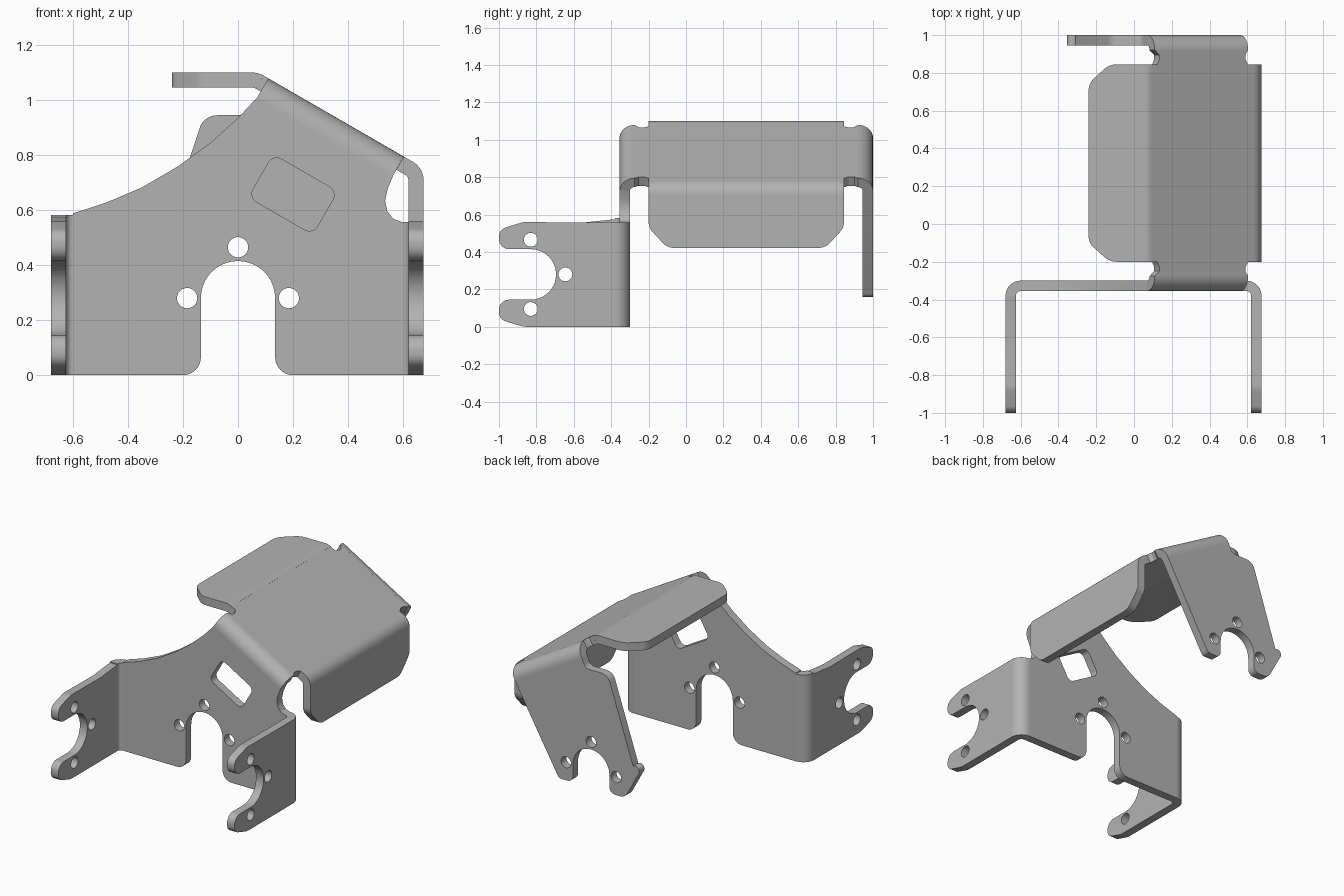
import bpy, bmesh
from math import sin, cos, tan, pi, radians
from mathutils import Vector, Matrix

cube = bpy.data.objects.get("Cube")
if cube:
    bpy.data.objects.remove(cube, do_unlink=True)

metal = bpy.data.materials.new("grey_sheet_metal")
metal.use_nodes = True
GREY = (0.45, 0.45, 0.45, 1)
metal.diffuse_color = GREY
metal.node_tree.nodes["Principled BSDF"].inputs["Base Color"].default_value = GREY

T = 0.055          # sheet thickness
R = 0.08           # outer bend radius
X, Y, Z = Vector((1, 0, 0)), Vector((0, 1, 0)), Vector((0, 0, 1))
SLOPE = Vector((cos(pi / 6), 0, -sin(pi / 6)))
NORMAL = Vector((sin(pi / 6), 0, cos(pi / 6)))


def fillet(points, steps=8):
    """Round each (x, y, radius) corner of a closed outline."""
    out = []
    for i, p in enumerate(points):
        c = Vector(p[:2])
        if len(p) < 3:
            out.append(c)
            continue
        a = (Vector(points[i - 1][:2]) - c).normalized()
        b = (Vector(points[(i + 1) % len(points)][:2]) - c).normalized()
        half = a.angle(b) / 2
        mid = c + (a + b).normalized() * p[2] / sin(half)
        start = c + a * p[2] / tan(half) - mid
        end = c + b * p[2] / tan(half) - mid
        sweep = start.angle_signed(end)
        for k in range(steps + 1):
            out.append(mid + Matrix.Rotation(-sweep * k / steps, 2) @ start)
    return out


def arc(cx, cy, r, a0, a1, steps=20):
    return [(cx + r * cos(radians(a0 + (a1 - a0) * k / steps)),
             cy + r * sin(radians(a0 + (a1 - a0) * k / steps))) for k in range(steps + 1)]


def hole(cx, cy):
    return arc(cx, cy, 0.037, 0, 360, 24)[:-1]


def plate(name, outline, holes, origin, ax, ay, depth=T):
    """Extrude an outline with holes along ax x ay."""
    curve = bpy.data.curves.new(name, "CURVE")
    curve.dimensions, curve.fill_mode, curve.extrude = "2D", "BOTH", depth / 2
    for loop in [outline] + holes:
        s = curve.splines.new("POLY")
        s.points.add(len(loop) - 1)
        for sp, p in zip(s.points, loop):
            sp.co = (p[0], p[1], 0, 1)
        s.use_cyclic_u = True
    temp = bpy.data.objects.new(name + "_curve", curve)
    bpy.context.collection.objects.link(temp)
    dg = bpy.context.evaluated_depsgraph_get()
    mesh = bpy.data.meshes.new_from_object(temp.evaluated_get(dg))
    bpy.data.objects.remove(temp, do_unlink=True)
    bpy.data.curves.remove(curve)
    az = ax.cross(ay)
    bm = bmesh.new()
    bm.from_mesh(mesh)
    bmesh.ops.remove_doubles(bm, verts=bm.verts, dist=1e-5)
    for v in bm.verts:
        v.co = Vector(origin) + ax * v.co.x + ay * v.co.y + az * (v.co.z + depth / 2)
    bmesh.ops.recalc_face_normals(bm, faces=bm.faces)
    bm.to_mesh(mesh)
    bm.free()
    mesh.materials.clear()
    mesh.materials.append(metal)
    obj = bpy.data.objects.new(name, mesh)
    bpy.context.collection.objects.link(obj)
    bpy.ops.object.select_all(action="DESELECT")
    obj.select_set(True)
    bpy.context.view_layer.objects.active = obj
    bpy.ops.object.shade_smooth_by_angle(angle=radians(30))
    return obj


def bend(name, centre, ax, ay, a0, a1, length):
    profile = arc(0, 0, R, a0, a1, 10) + arc(0, 0, R - T, a1, a0, 10)
    plate(name, profile, [], centre, ax, ay, length)


# Mounting slot and hole pattern shared by front and back plates
slot = arc(0, 0.28, 0.135, 180, 0)
mount_holes = [hole(0, 0.465), hole(-0.185, 0.28), hole(0.185, 0.28)]

# Front plate with window
window = []
for u, v in ((-1, -1), (1, -1), (1, 1), (-1, 1)):
    p = Vector((0.2, 0, 0.657)) + SLOPE * 0.135 * u + NORMAL * 0.09 * v
    window.append((p.x, p.z, 0.035))
sweep = [(0.07, 1.01), (0, 0.935), (-0.1, 0.845), (-0.22, 0.758),
         (-0.35, 0.682), (-0.48, 0.627), (-0.6, 0.588)]
relief = [(0.595, 0.557), (0.565, 0.568), (0.543, 0.595), (0.535, 0.635), (0.545, 0.68), (0.564, 0.725)]
front = (fillet([(-0.6, 0), (-0.135, 0, 0.065), (-0.135, 0.28)])[:-1] + slot
         + fillet([(0.135, 0.28), (0.135, 0, 0.065), (0.595, 0)])[1:] + relief + sweep)
plate("front_plate", front, mount_holes + [fillet(window)], (0, -0.30, 0), X, Z)

# Back plate hanging square to the slope
back = (fillet([(-0.405, 0.445, 0.03), (-0.25, 0.16, 0.06), (-0.135, 0.16, 0.04), (-0.135, 0.28)])[:-1]
        + slot
        + fillet([(0.135, 0.28), (0.135, 0.16, 0.04), (0.238, 0.16, 0.035), (0.564, 0.725), (0.07, 1.01),
                  (0.04, 0.945, 0.04), (-0.115, 0.945, 0.07), (-0.405, 0.445)])[1:-1])
plate("back_plate", back, mount_holes, (0, 1, 0), X, Z)

# Forked side ears
def ear(name, x, top):
    outline = fillet([(-0.38, 0), (-0.87, 0, 0.12), (-1, 0.04, 0.05), (-1, 0.145, 0.055), (-0.83, 0.145)])[:-1]
    outline += arc(-0.83, 0.28, 0.135, -90, 90)
    outline += fillet([(-0.83, 0.415), (-1, 0.415, 0.055), (-1, 0.52, 0.05), (-0.87, 0.56, 0.12), (-0.55, 0.557),
                       (-0.38, top)])[1:]
    holes = [hole(-0.83, 0.465), hole(-0.83, 0.095), hole(-0.645, 0.28)]
    plate(name, outline, holes, (x, 0, 0), Y, Z)


ear("right_ear", -0.68, 0.575)
ear("left_ear", 0.62, 0.557)
bend("right_ear_bend", (-0.6, -0.38, 0), X, Y, 90, 180, 0.582)
bend("left_ear_bend", (0.595, -0.38, 0), X, Y, 0, 90, 0.557)

# Sloped top with corner reliefs, mirrored front to back
MID = 0.3225
LEN = 0.626
side = [(0, -0.2), (0.035, -0.2), (0.047, -0.225), (0.047, -0.25), (0.02, -0.275),
        (0.59, -0.275), (0.575, -0.255), (0.575, -0.225), (0.59, -0.2), (LEN, -0.2)]
top = side + [(u, 2 * MID - y) for u, y in reversed(side)]
plate("sloped_top", top, [], Vector((0.093, 0, 1.089)) - NORMAL * T, SLOPE, Y)
bend("front_top_bend", (0.07, -0.275, 1.01), NORMAL, -Y, 0, 90, 0.57)
bend("back_top_bend", (0.07, 0.92, 1.01), Y, NORMAL, 0, 90, 0.57)

# Upper and side flanges with clipped corners
far = 2 * MID + 0.2
upper = fillet([(0.053, -0.2), (-0.13, -0.2, 0.1), (-0.24, -0.1, 0.08),
                (-0.24, far - 0.1, 0.08), (-0.13, far, 0.1), (0.053, far)])
plate("upper_flange", upper, [], (0, 0, 1.045), X, Y)
bend("upper_flange_bend", (0.053, -0.2, 1.02), Z, X, 0, 30, far + 0.2)
lower = fillet([(-0.2, 0.707), (-0.2, 0.53, 0.08), (-0.1, 0.422, 0.08),
                (far - 0.1, 0.422, 0.08), (far, 0.53, 0.08), (far, 0.707)])
plate("side_flange", lower, [], (0.62, 0, 0), Y, Z)
bend("side_flange_bend", (0.595, -0.2, 0.707), Z, X, 30, 90, far + 0.2)
